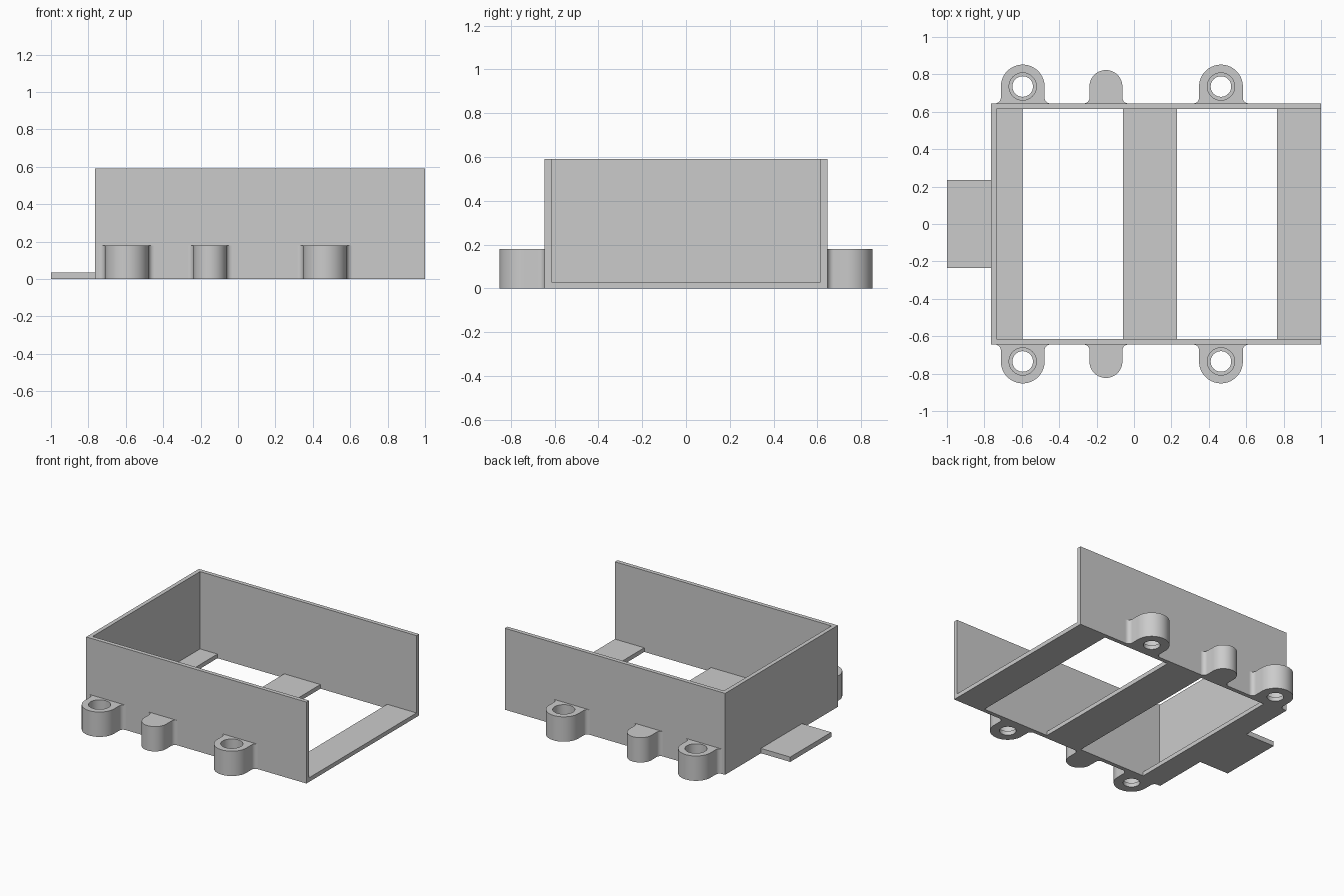
import bpy, bmesh
from math import pi, sin, cos, radians

if "Cube" in bpy.data.objects:
    bpy.data.objects.remove(bpy.data.objects["Cube"])

grey = bpy.data.materials.new("light grey")
grey.use_nodes = True
colour = (0.6, 0.6, 0.6, 1)
grey.diffuse_color = colour
grey.node_tree.nodes["Principled BSDF"].inputs["Base Color"].default_value = colour

LEFT, RIGHT = -0.765, 1.0      # tray ends in x
HALF, WALL = 0.645, 0.03       # tray half width, wall thickness
INNER = HALF - WALL
HEIGHT, BOSS_TOP = 0.59, 0.18
FILLET, BOSS_Y = 0.03, 0.735


def finish(name, bm):
    bmesh.ops.recalc_face_normals(bm, faces=bm.faces)
    mesh = bpy.data.meshes.new(name)
    bm.to_mesh(mesh)
    bm.free()
    obj = bpy.data.objects.new(name, mesh)
    bpy.context.collection.objects.link(obj)
    mesh.materials.append(grey)
    return obj


def prism(name, outline, z0, z1):
    bm = bmesh.new()
    face = bm.faces.new([bm.verts.new((x, y, z0)) for x, y in outline])
    top = bmesh.ops.extrude_face_region(bm, geom=[face])["geom"]
    verts = [v for v in top if isinstance(v, bmesh.types.BMVert)]
    bmesh.ops.translate(bm, verts=verts, vec=(0, 0, z1 - z0))
    return finish(name, bm)


def slab(name, x0, x1, half, z1):
    return prism(name, [(x0, -half), (x1, -half), (x1, half), (x0, half)], 0, z1)


def arc(cx, cy, r, a0, a1, steps):
    angles = [radians(a0 + (a1 - a0) * i / steps) for i in range(steps + 1)]
    return [(cx + r * cos(a), cy + r * sin(a)) for a in angles]


def activate(obj):
    bpy.ops.object.select_all(action="DESELECT")
    obj.select_set(True)
    bpy.context.view_layer.objects.active = obj


def boss(name, x, r, side):
    # Rounded lug with small fillets where it meets the wall
    reach, base = r + FILLET, HALF + FILLET
    outline = [(x + reach, HALF - 0.01)]
    outline += arc(x + reach, base, FILLET, 270, 180, 8)
    outline += arc(x, BOSS_Y, r, 0, 180, 40)
    outline += arc(x - reach, base, FILLET, 0, -90, 8)
    outline += [(x - reach, HALF - 0.01)]
    return prism(name, [(px, side * py) for px, py in outline], 0, BOSS_TOP)


def drill(obj, x, y):
    # Stepped hole: narrow through the bottom lip, wider above
    bm = bmesh.new()
    profile = [(0, -0.1), (0.055, -0.1), (0.055, 0.03), (0.073, 0.03), (0.073, 0.3), (0, 0.3)]
    verts = [bm.verts.new((x + r, y, z)) for r, z in profile]
    edges = [bm.edges.new(pair) for pair in zip(verts, verts[1:])]
    bmesh.ops.spin(bm, geom=verts + edges, cent=(x, y, 0), axis=(0, 0, 1),
                   angle=2 * pi, steps=48)
    bmesh.ops.remove_doubles(bm, verts=bm.verts, dist=0.0001)
    cutter = finish("hole_cutter", bm)
    cutter.hide_render = True
    mod = obj.modifiers.new("hole", "BOOLEAN")
    mod.operation, mod.solver, mod.object = "DIFFERENCE", "EXACT", cutter
    activate(obj)
    bpy.ops.object.modifier_apply(modifier=mod.name)
    bpy.data.objects.remove(cutter)


# Three-sided wall, open at the +x end
prism("tray_walls", [
    (RIGHT, -HALF), (RIGHT, -INNER), (LEFT + WALL, -INNER), (LEFT + WALL, INNER),
    (RIGHT, INNER), (RIGHT, HALF), (LEFT, HALF), (LEFT, -HALF)], 0, HEIGHT)

# Floor strips and end tab
slab("end_floor_strip", LEFT + WALL, -0.595, INNER, WALL)
slab("middle_floor_strip", -0.06, 0.23, INNER, WALL)
slab("open_end_floor_strip", 0.765, RIGHT, INNER, WALL)
slab("end_tab", -1.0, LEFT, 0.235, 0.035)

# Mounting lugs on both long walls
for label, side in (("front", -1), ("back", 1)):
    parts = [boss(label + "_solid_lug", -0.15, 0.088, side)]
    for end, x in (("inner_end", -0.595), ("open_end", 0.465)):
        lug = boss(f"{label}_{end}_screw_lug", x, 0.117, side)
        drill(lug, x, side * BOSS_Y)
        parts.append(lug)
    for part in parts:
        activate(part)
        bpy.ops.object.shade_smooth_by_angle(angle=radians(30))
